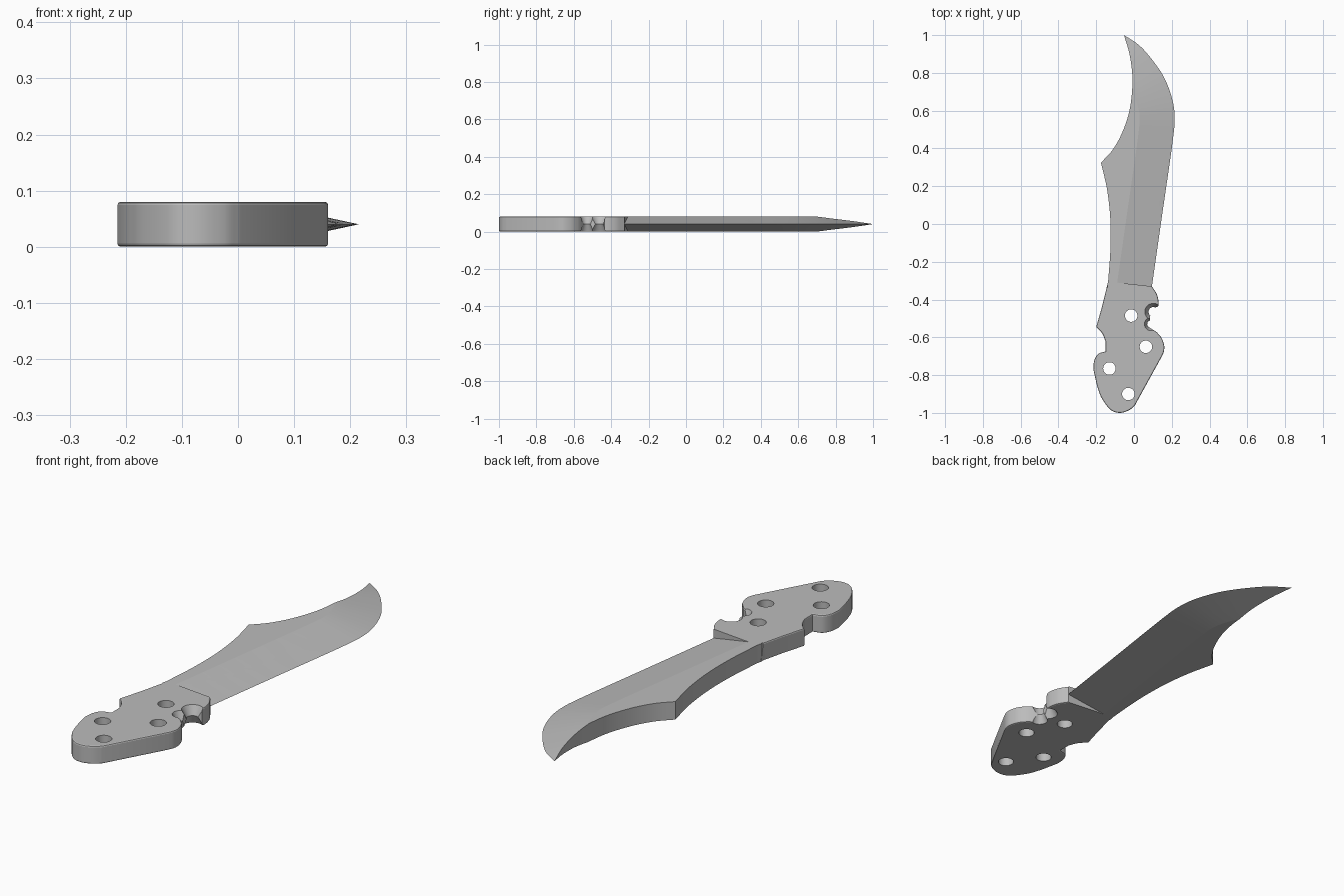
import bpy, bmesh, math
from mathutils import Vector

MID = 0.04        # half thickness of the stock
GRIND = 0.185     # width of the ground bevel on the blade

cube = bpy.data.objects.get("Cube")
if cube:
    bpy.data.objects.remove(cube, do_unlink=True)

steel = bpy.data.materials.new("grey_steel")
steel.use_nodes = True
grey = (0.5, 0.5, 0.5, 1)
steel.diffuse_color = grey
steel.node_tree.nodes["Principled BSDF"].inputs["Base Color"].default_value = grey


def smooth(points, steps=6):
    """Catmull-Rom curve through the points."""
    p = [Vector(q) for q in points]
    p = [2 * p[0] - p[1]] + p + [2 * p[-1] - p[-2]]
    out = []
    for a, b, c, d in zip(p, p[1:], p[2:], p[3:]):
        for k in range(steps):
            t = k / steps
            out.append(0.5 * (2 * b + (c - a) * t + (2 * a - 5 * b + 4 * c - d) * t * t
                              + (3 * b - a - 3 * c + d) * t ** 3))
    return out + [p[-2]]


def x_at(curve, y):
    """x of a curve that rises steadily in y."""
    for a, b in zip(curve, curve[1:]):
        if y <= b.y:
            return a.x + (b.x - a.x) * max(0, (y - a.y) / (b.y - a.y))
    return curve[-1].x


def make_object(name, bm):
    bmesh.ops.recalc_face_normals(bm, faces=bm.faces)
    mesh = bpy.data.meshes.new(name)
    bm.to_mesh(mesh)
    bm.free()
    mesh.materials.append(steel)
    obj = bpy.data.objects.new(name, mesh)
    bpy.context.collection.objects.link(obj)
    return obj


def activate(obj):
    bpy.ops.object.select_all(action='DESELECT')
    obj.select_set(True)
    bpy.context.view_layer.objects.active = obj


# Outline curves
SHOULDER, HEEL = (-0.137, -0.305), (0.095, -0.33)
CORNER, TIP = (-0.175, 0.325), (-0.053, 1.0)
lower_spine = smooth([SHOULDER, (-0.125, -0.14), (-0.125, 0.02), (-0.142, 0.18), CORNER])
upper_spine = smooth([CORNER, (-0.115, 0.39), (-0.062, 0.485), (-0.022, 0.61),
                      (-0.008, 0.76), (-0.022, 0.89), TIP])
spine = lower_spine + upper_spine[1:]
edge = smooth([HEEL, (0.15, 0.055), (0.205, 0.44), (0.215, 0.57), (0.2, 0.67),
               (0.157, 0.78), (0.088, 0.88), (0.023, 0.95), TIP], 16)


# Blade: closed rings from heel to tip, thinning towards the cutting edge
def half_height(p):
    return min(MID, MID / GRIND * min((p - e).length for e in edge))


bm = bmesh.new()
split = (CORNER[1] - SHOULDER[1]) / (TIP[1] - SHOULDER[1])
stations = [split * k / 20 for k in range(20)]
stations += [split + (1 - split) * k / 36 for k in range(37)]
rings = []
for s in stations:
    ys = SHOULDER[1] + (TIP[1] - SHOULDER[1]) * s
    ye = HEEL[1] + (TIP[1] - HEEL[1]) * s
    a, b = Vector((x_at(spine, ys), ys)), Vector((x_at(edge, ye), ye))
    reach = min((a - e).length for e in edge)
    ridge = max(0, 1 - GRIND / max(reach, GRIND))
    row = [a] + [a.lerp(b, ridge + (1 - ridge) * k / 5) for k in range(6)]
    heights = [half_height(p) for p in row[:-1]] + [0]
    top = [bm.verts.new((p.x, p.y, MID + h)) for p, h in zip(row, heights)]
    low = [bm.verts.new((p.x, p.y, MID - h)) for p, h in zip(row, heights)]
    rings.append(top + low[::-1])
for r, q in zip(rings, rings[1:]):
    n = len(r)
    for i in range(n):
        j = (i + 1) % n
        bm.faces.new((r[i], r[j], q[j], q[i]))
bm.faces.new(rings[0])
bmesh.ops.remove_doubles(bm, verts=bm.verts, dist=0.00002)
blade = make_object("blade", bm)

# Handle: extruded outline, from the heel clockwise to the shoulder
outline = smooth([HEEL, (0.12, -0.37), (0.13, -0.41), (0.128, -0.437)], 4)
outline += smooth([(0.09, -0.45), (0.085, -0.5), (0.085, -0.55)], 2)
outline += smooth([(0.12, -0.572), (0.147, -0.605), (0.16, -0.645), (0.158, -0.675),
                   (0.148, -0.7)], 4)
outline += smooth([(0.005, -0.96), (-0.025, -0.985), (-0.075, -1.0), (-0.125, -0.983),
                   (-0.172, -0.92), (-0.195, -0.86)], 5)
outline += smooth([(-0.215, -0.77), (-0.211, -0.725), (-0.19, -0.688), (-0.15, -0.675)], 4)
outline += smooth([(-0.151, -0.62), (-0.169, -0.578), (-0.2, -0.545)], 4)
outline += smooth([(-0.17, -0.44), (-0.148, -0.35), SHOULDER], 4)
bm = bmesh.new()
base = bm.faces.new([bm.verts.new((p.x, p.y, 0)) for p in outline])
raised = bmesh.ops.extrude_face_region(bm, geom=[base], use_keep_orig=True)
bmesh.ops.translate(bm, vec=(0, 0, 2 * MID),
                    verts=[g for g in raised["geom"] if isinstance(g, bmesh.types.BMVert)])
bmesh.ops.recalc_face_normals(bm, faces=bm.faces)
# Ease the rims, leaving the joint with the blade square
rims = [e for e in bm.edges if abs(e.verts[0].co.z - e.verts[1].co.z) < 0.001
        and min(v.co.y for v in e.verts) < -0.34]
bmesh.ops.bevel(bm, geom=rims, offset=0.006, segments=2, profile=0.5,
                affect='EDGES', clamp_overlap=True)
handle = make_object("handle", bm)


def cut(x, y, waist, flare):
    """Cut a round hole whose radius grows from the middle by flare at each face."""
    bm = bmesh.new()
    rings = []
    for z, r in ((-MID, waist + 2 * flare), (MID, waist), (3 * MID, waist + 2 * flare)):
        rings.append([bm.verts.new((x + r * math.cos(math.tau * k / 32),
                                    y + r * math.sin(math.tau * k / 32), z))
                      for k in range(32)])
    for r, q in zip(rings, rings[1:]):
        for i in range(32):
            j = (i + 1) % 32
            bm.faces.new((r[i], r[j], q[j], q[i]))
    bm.faces.new(rings[0])
    bm.faces.new(rings[-1])
    cutter = make_object("hole_cutter", bm)
    cutter.hide_render = True
    mod = handle.modifiers.new("hole", 'BOOLEAN')
    mod.operation, mod.solver, mod.object = 'DIFFERENCE', 'EXACT', cutter
    activate(handle)
    bpy.ops.object.modifier_apply(modifier=mod.name)
    bpy.data.objects.remove(cutter, do_unlink=True)


# Rivet holes
for x, y in ((-0.015, -0.485), (0.063, -0.65), (-0.13, -0.765), (-0.03, -0.9)):
    cut(x, y, 0.033, 0)
# Flared finger notches
cut(0.102, -0.465, 0.025, 0.02)
cut(0.09, -0.53, 0.02, 0.015)

for obj, angle in ((blade, 10), (handle, 20)):
    activate(obj)
    bpy.ops.object.shade_smooth_by_angle(angle=math.radians(angle))
